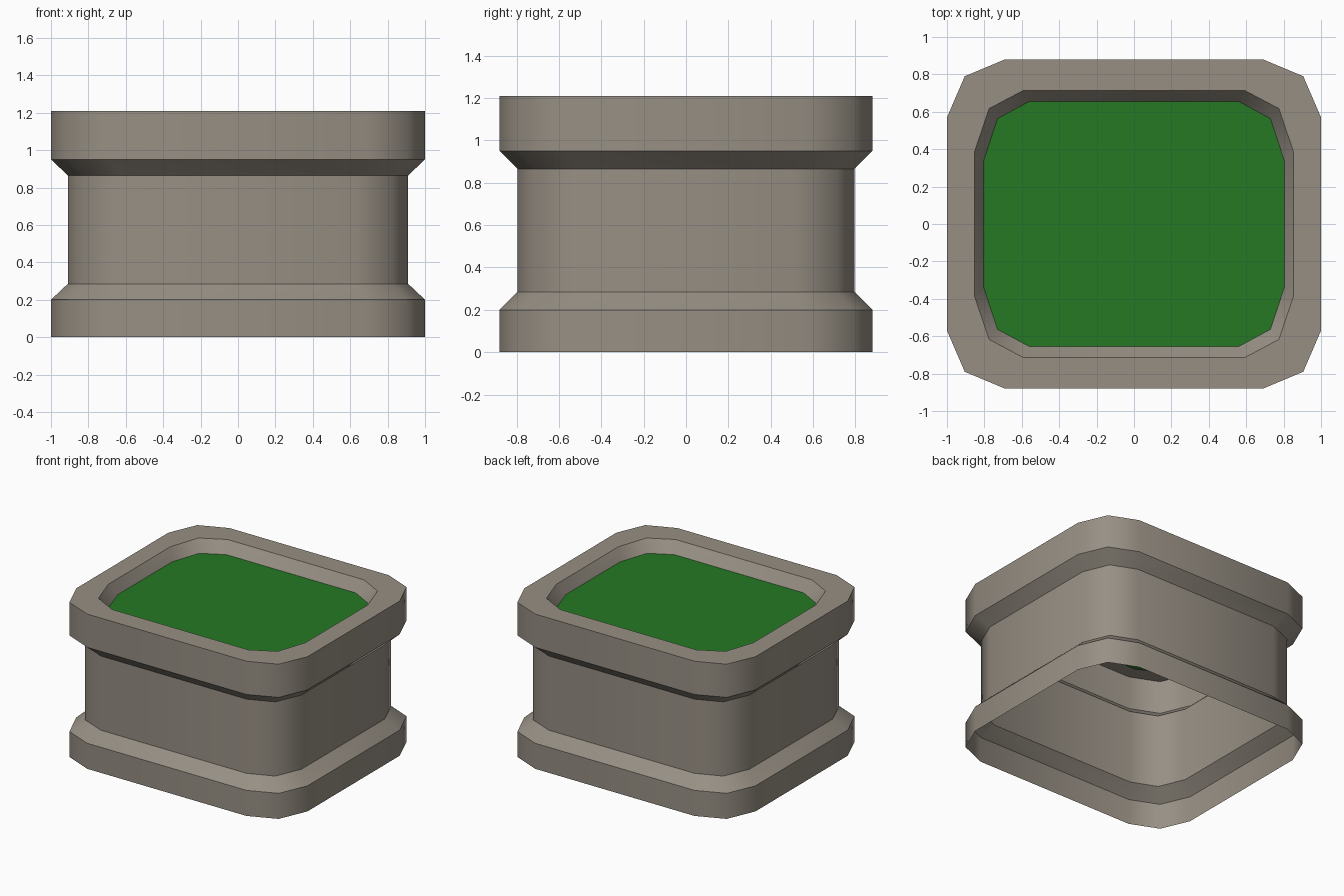
import bpy
import bmesh

if "Cube" in bpy.data.objects:
    bpy.data.objects.remove(bpy.data.objects["Cube"])


def material(name, rgb):
    m = bpy.data.materials.new(name)
    m.diffuse_color = (*rgb, 1.0)
    m.use_nodes = True
    m.node_tree.nodes["Principled BSDF"].inputs["Base Color"].default_value = m.diffuse_color
    return m


stone = material("warm grey stone", (0.31, 0.275, 0.23))
green = material("leaf green", (0.018, 0.19, 0.017))


def outline(corner):
    """Mirror three corner points into a 12-sided counter-clockwise outline."""
    c = corner
    q1 = [c[2], c[1], c[0]]
    q2 = [(-x, y) for x, y in reversed(q1)]
    q3 = [(-x, -y) for x, y in q1]
    q4 = [(x, -y) for x, y in reversed(q1)]
    return q1 + q2 + q3 + q4


outer = outline([(0.69, 0.88), (0.905, 0.79), (1.0, 0.57)])
neck = outline([(0.63, 0.795), (0.825, 0.715), (0.91, 0.515)])
lip = outline([(0.59, 0.715), (0.775, 0.617), (0.853, 0.385)])
bed = outline([(0.56, 0.655), (0.73, 0.563), (0.805, 0.335)])


def make_object(name, bm, mat):
    me = bpy.data.meshes.new(name)
    bm.to_mesh(me)
    bm.free()
    me.materials.append(mat)
    ob = bpy.data.objects.new(name, me)
    bpy.context.collection.objects.link(ob)
    return ob


# planter shell: open-bottomed loft, smooth around, sharp between bands
levels = [(outer, 0.0), (outer, 0.20), (neck, 0.285), (neck, 0.865),
          (outer, 0.95), (outer, 1.21), (lip, 1.21), (bed, 1.123)]
bm = bmesh.new()
rings = [[bm.verts.new((x, y, z)) for x, y in pts] for pts, z in levels]
for a, b in zip(rings, rings[1:]):
    for i in range(12):
        j = (i + 1) % 12
        f = bm.faces.new((a[i], a[j], b[j], b[i]))
        f.smooth = True
for r in rings:
    for i in range(12):
        bm.edges.get((r[i], r[(i + 1) % 12])).smooth = False
make_object("planter_shell", bm, stone)

# flat green bed inside the rim
bm = bmesh.new()
bm.faces.new([bm.verts.new((x, y, 1.123)) for x, y in bed])
make_object("green_bed", bm, green)
